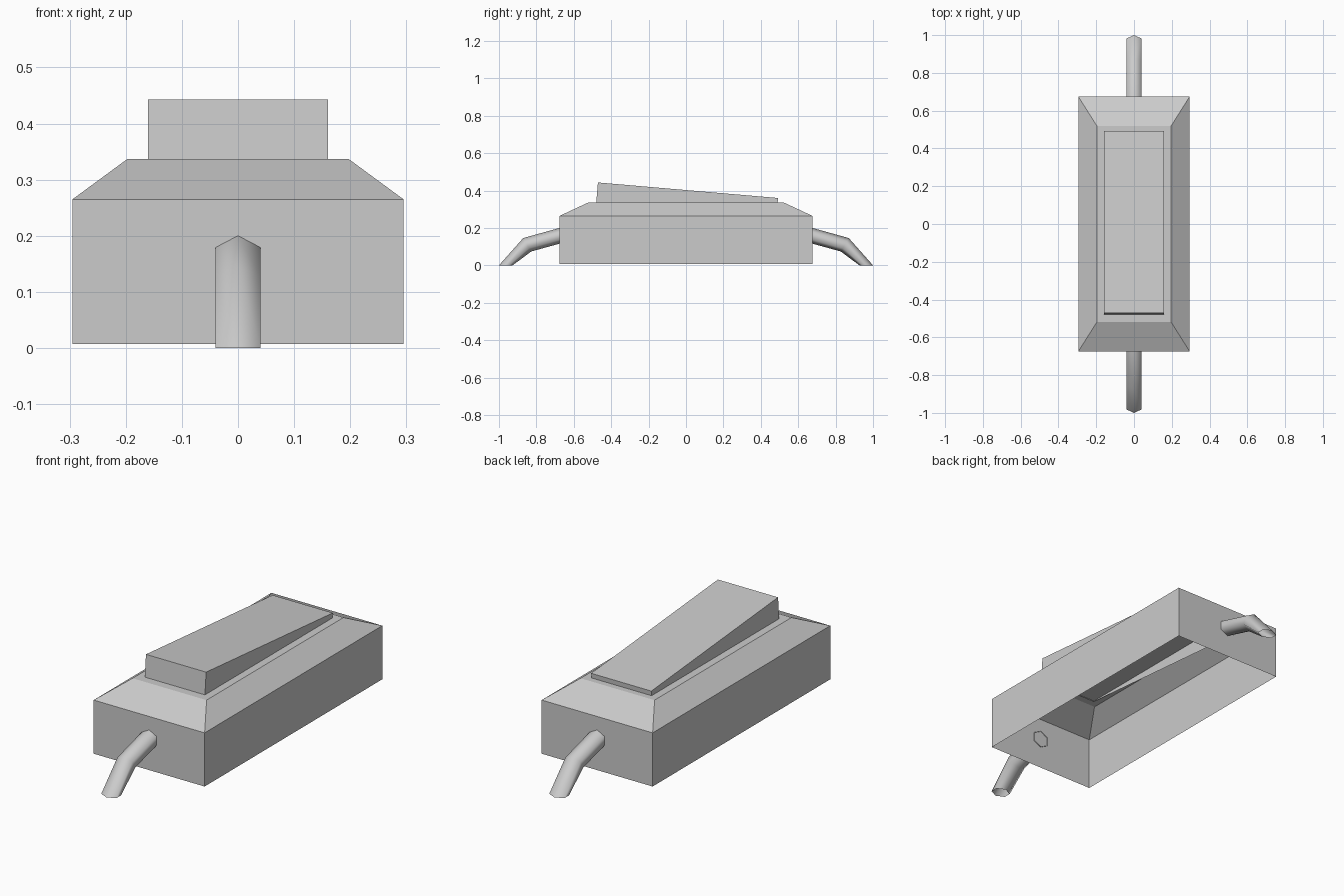
import bpy, bmesh

if "Cube" in bpy.data.objects:
    bpy.data.objects.remove(bpy.data.objects["Cube"])


def make_object(name, rings, cap_last=False, smooth=False):
    """Skin a series of equal-length vertex rings into a shell."""
    bm = bmesh.new()
    loops = [[bm.verts.new(p) for p in ring] for ring in rings]
    for a, b in zip(loops, loops[1:]):
        n = len(a)
        for i in range(n):
            j = (i + 1) % n
            bm.faces.new((a[i], a[j], b[j], b[i]))
    if cap_last:
        bm.faces.new(loops[-1])
    bmesh.ops.recalc_face_normals(bm, faces=bm.faces[:])
    for f in bm.faces:
        f.smooth = smooth
    mesh = bpy.data.meshes.new(name)
    bm.to_mesh(mesh)
    bm.free()
    obj = bpy.data.objects.new(name, mesh)
    bpy.context.collection.objects.link(obj)
    return obj


def rect(hx, hy, z):
    return [(-hx, -hy, z), (hx, -hy, z), (hx, hy, z), (-hx, hy, z)]


# Housing: open-bottomed box with a sloped upper rim
make_object("housing", [rect(0.295, 0.675, 0.007),
                        rect(0.295, 0.675, 0.265),
                        rect(0.197, 0.52, 0.337)], cap_last=True)


# Rocker: tilted open-bottomed box sunk through the housing top
def tilted_rect(front, back, hx=0.16):
    return [(-hx, *front), (hx, *front), (hx, *back), (-hx, *back)]


make_object("rocker", [tilted_rect((-0.480, 0.334), (0.483, 0.251)),
                       tilted_rect((-0.471, 0.443), (0.492, 0.360))],
            cap_last=True)


# Cable: hexagonal tube bending down to the ground, mirrored to the back
def hex_ring(top, bottom, hx=0.04):
    cy, cz = (top[0] + bottom[0]) / 2, (top[1] + bottom[1]) / 2
    uy, uz = top[0] - cy, top[1] - cz
    shape = [(0, 1), (1, 0.5), (1, -0.5), (0, -1), (-1, -0.5), (-1, 0.5)]
    return [(hx * sx, cy + uy * k, cz + uz * k) for sx, k in shape]


cable = make_object("cable", [hex_ring((-0.672, 0.201), (-0.672, 0.117)),
                              hex_ring((-0.870, 0.146), (-0.828, 0.074)),
                              hex_ring((-1.0, 0.0), (-0.927, 0.0))],
                    smooth=True)
mirror = cable.modifiers.new("both_ends", 'MIRROR')
mirror.use_axis = (False, True, False)
mirror.use_mirror_merge = False
